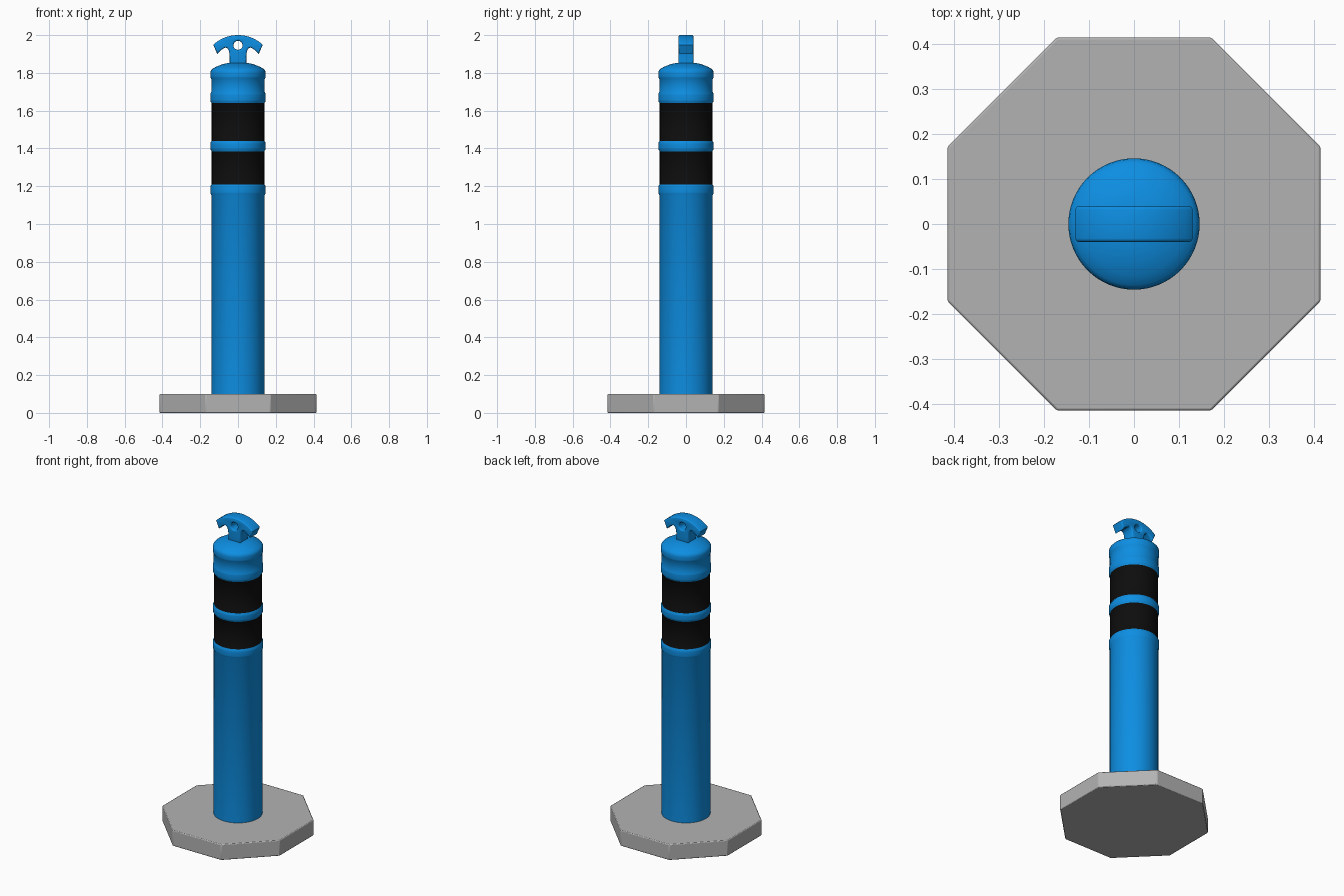
import bpy, bmesh, math

if "Cube" in bpy.data.objects:
    bpy.data.objects.remove(bpy.data.objects["Cube"])


def material(name, rgb):
    m = bpy.data.materials.new(name)
    m.diffuse_color = (*rgb, 1)
    m.use_nodes = True
    m.node_tree.nodes["Principled BSDF"].inputs["Base Color"].default_value = m.diffuse_color
    return m


BLUE = material("bright_blue", (0.004, 0.27, 0.76))
BLACK = material("black_band", (0.004, 0.004, 0.004))
GREY = material("base_grey", (0.45, 0.45, 0.45))


def finish(obj, mats, angle=40):
    for m in mats:
        obj.data.materials.append(m)
    bpy.ops.object.select_all(action='DESELECT')
    obj.select_set(True)
    bpy.context.view_layer.objects.active = obj
    bpy.ops.object.shade_smooth_by_angle(angle=math.radians(angle))


def lathe(name, profile, steps=64):
    """Revolve (radius, z) points around the z axis."""
    bm = bmesh.new()
    vs = [bm.verts.new((r, 0, z)) for r, z in profile]
    es = [bm.edges.new(p) for p in zip(vs, vs[1:])]
    bmesh.ops.spin(bm, geom=vs + es, cent=(0, 0, 0), axis=(0, 0, 1),
                   angle=math.tau, steps=steps)
    bmesh.ops.remove_doubles(bm, verts=bm.verts, dist=1e-5)
    bmesh.ops.recalc_face_normals(bm, faces=bm.faces)
    me = bpy.data.meshes.new(name)
    bm.to_mesh(me)
    bm.free()
    obj = bpy.data.objects.new(name, me)
    bpy.context.collection.objects.link(obj)
    return obj


# Octagonal base with slightly softened edges
bpy.ops.mesh.primitive_cylinder_add(vertices=8, radius=0.415 / math.cos(math.pi / 8),
                                    depth=0.1, location=(0, 0, 0.05),
                                    rotation=(0, 0, math.pi / 8))
base = bpy.context.object
# the primitive's first vertex lies on an axis, so the turn puts flats on x and y
base.name = "octagon_base"
bev = base.modifiers.new("soft_edges", 'BEVEL')
bev.width, bev.segments = 0.005, 2
finish(base, [GREY], 30)

# Post: tube, raised rings, recessed bands and domed cap in one profile
R, RING, BAND = 0.141, 0.146, 0.139


def ring(z0, z1, below=R, above=R):
    c = 0.008
    return [(below, z0), (RING - 0.001, z0 + c), (RING, z0 + 2 * c),
            (RING, z1 - 2 * c), (RING - 0.001, z1 - c), (above, z1)]


profile = [(0, 0.09), (R, 0.09)]
profile += ring(1.152, 1.21, above=BAND)
profile += ring(1.385, 1.44, below=BAND, above=BAND)
profile += ring(1.64, 1.70, below=BAND)
profile += [(R, 1.767), (0.145, 1.773), (RING, 1.782), (RING, 1.80), (0.144, 1.812),
            (0.136, 1.821), (0.115, 1.833), (0.085, 1.845), (0.05, 1.853), (0, 1.856)]
post = lathe("post", profile)
finish(post, [BLUE, BLACK])
for f in post.data.polygons:
    z = f.center.z
    f.material_index = int(1.215 < z < 1.38 or 1.445 < z < 1.635)

# T-shaped grip: curved bar on a flared stem with a round hole
CZ, OUT, INN = 1.806, 0.194, 0.145


def arc(r, a0, a1, n):
    return [(r * math.sin(a0 + (a1 - a0) * i / n), CZ + r * math.cos(a0 + (a1 - a0) * i / n))
            for i in range(n + 1)]


half = arc(OUT, 0, 0.70, 12)
half += [(0.1305, 1.948)] + arc(INN, 0.86, 0.48, 6)
half += [(0.057, 1.931), (0.050, 1.922), (0.046, 1.908), (0.044, 1.89), (0.044, 1.84)]
outline = half + [(-x, z) for x, z in reversed(half[1:])]
hole = [(0.024 * math.cos(t * math.tau / 24), 1.946 + 0.024 * math.sin(t * math.tau / 24))
        for t in range(24)]
cu = bpy.data.curves.new("grip", 'CURVE')
cu.dimensions, cu.fill_mode = '2D', 'BOTH'
cu.bevel_depth, cu.bevel_resolution = 0.008, 2
cu.offset, cu.extrude = -0.008, 0.032
for pts in (outline, hole):
    sp = cu.splines.new('POLY')
    sp.points.add(len(pts) - 1)
    for p, (x, z) in zip(sp.points, pts):
        p.co = (x, z, 0, 1)
    sp.use_cyclic_u = True
grip = bpy.data.objects.new("grip", cu)
bpy.context.collection.objects.link(grip)
grip.rotation_euler.x = math.pi / 2
bpy.ops.object.select_all(action='DESELECT')
grip.select_set(True)
bpy.context.view_layer.objects.active = grip
bpy.ops.object.convert(target='MESH')
grip = bpy.context.object
bm = bmesh.new()
bm.from_mesh(grip.data)
bmesh.ops.remove_doubles(bm, verts=bm.verts, dist=1e-5)
bmesh.ops.recalc_face_normals(bm, faces=bm.faces)
bm.to_mesh(grip.data)
bm.free()
finish(grip, [BLUE])
